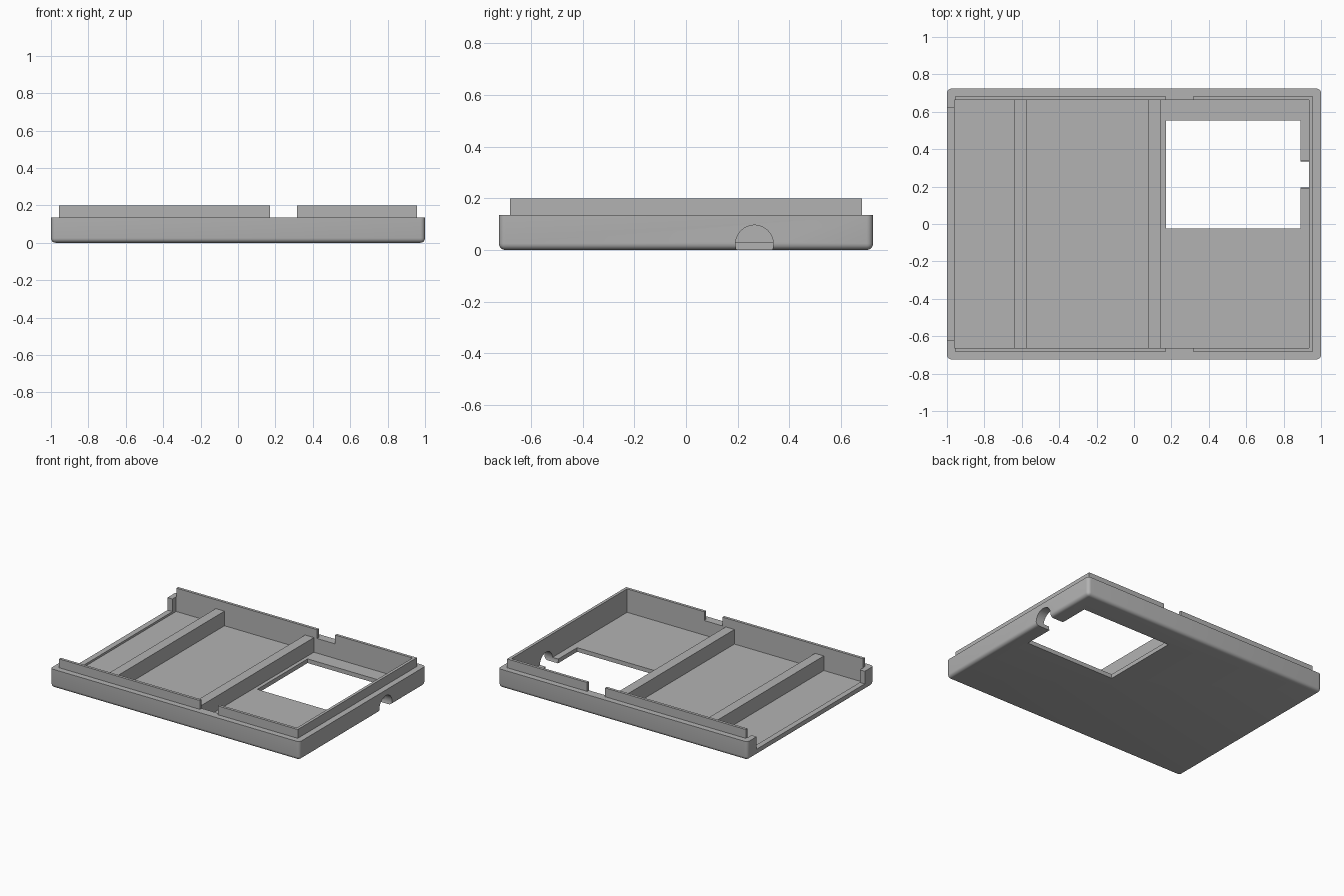
import bpy, bmesh, math
from mathutils import Matrix

if "Cube" in bpy.data.objects:
    bpy.data.objects.remove(bpy.data.objects["Cube"])

FLOOR, RIM, TOP = 0.03, 0.136, 0.2       # floor, wall and lip heights
HX, HY = 1.0, 0.724                      # outer half sizes
IN_L, IN_R, IN_Y = -0.96, 0.936, 0.662   # tray interior
LIP_X, LIP_Y = 0.957, 0.682              # outside of the lip

grey = bpy.data.materials.new("plain grey")
grey.diffuse_color = (0.45, 0.45, 0.45, 1)
grey.use_nodes = True
grey.node_tree.nodes["Principled BSDF"].inputs["Base Color"].default_value = grey.diffuse_color


def finish(name, bm):
    bmesh.ops.recalc_face_normals(bm, faces=bm.faces)
    mesh = bpy.data.meshes.new(name)
    bm.to_mesh(mesh)
    bm.free()
    ob = bpy.data.objects.new(name, mesh)
    bpy.context.collection.objects.link(ob)
    mesh.materials.append(grey)
    return ob


def prism(name, points, z0, z1):
    """Extrude a flat outline from z0 up to z1."""
    bm = bmesh.new()
    face = bm.faces.new([bm.verts.new((x, y, z0)) for x, y in points])
    top = bmesh.ops.extrude_face_region(bm, geom=[face])["geom"]
    verts = [g for g in top if isinstance(g, bmesh.types.BMVert)]
    bmesh.ops.translate(bm, verts=verts, vec=(0, 0, z1 - z0))
    return finish(name, bm)


def box(name, x0, x1, y0, y1, z0, z1):
    return prism(name, [(x0, y0), (x1, y0), (x1, y1), (x0, y1)], z0, z1)


def cut(target, cutter):
    cutter.hide_render = True
    mod = target.modifiers.new("cut", 'BOOLEAN')
    mod.operation, mod.solver, mod.object = 'DIFFERENCE', 'EXACT', cutter
    bpy.context.view_layer.objects.active = target
    bpy.ops.object.modifier_apply(modifier=mod.name)
    bpy.data.objects.remove(cutter)


# Tray: slab with rounded bottom and corners, sharp upper rim
tray = box("tray", -HX, HX, -HY, HY, 0, RIM)
bm = bmesh.new()
bm.from_mesh(tray.data)
edges = [e for e in bm.edges if min(v.co.z for v in e.verts) < 0.01]
bmesh.ops.bevel(bm, geom=edges, offset=0.025, segments=5, profile=0.5,
                affect='EDGES')
bm.to_mesh(tray.data)
bm.free()

# Hollow interior, lowered left wall and floor window
cut(tray, box("interior_cutter", IN_L, IN_R, -IN_Y, IN_Y, FLOOR, 0.4))
cut(tray, box("left_slot_cutter", -1.2, -0.9, -0.62, 0.62, 0.045, 0.4))
cut(tray, box("window_cutter", 0.171, 0.89, -0.024, 0.553, -0.2, 0.1))

# Round cable hole through the right wall
bm = bmesh.new()
bmesh.ops.create_cone(bm, cap_ends=True, segments=48, radius1=0.073,
                      radius2=0.073, depth=0.4,
                      matrix=Matrix.Translation((1.0, 0.265, 0.023))
                      @ Matrix.Rotation(math.pi / 2, 4, 'Y'))
cut(tray, finish("cable_hole_cutter", bm))

# Raised lip: straight strips on the left, wrapped piece on the right
for side, s in (("front", -1), ("back", 1)):
    box(side + "_lip", -LIP_X, 0.171, *sorted((s * IN_Y, s * LIP_Y)), RIM, TOP)
prism("right_lip", [(0.316, -LIP_Y), (LIP_X, -LIP_Y), (LIP_X, LIP_Y),
                    (0.316, LIP_Y), (0.316, IN_Y), (IN_R, IN_Y),
                    (IN_R, -IN_Y), (0.316, -IN_Y)], RIM, TOP)

# Cross ribs
for name, x in (("left_rib", -0.642), ("middle_rib", 0.075)):
    box(name, x, x + 0.07, -IN_Y, IN_Y, FLOOR, RIM)

# Smooth the rounded edges, keep corners crisp
bpy.ops.object.select_all(action='DESELECT')
tray.select_set(True)
bpy.context.view_layer.objects.active = tray
bpy.ops.object.shade_smooth_by_angle(angle=math.radians(30))
